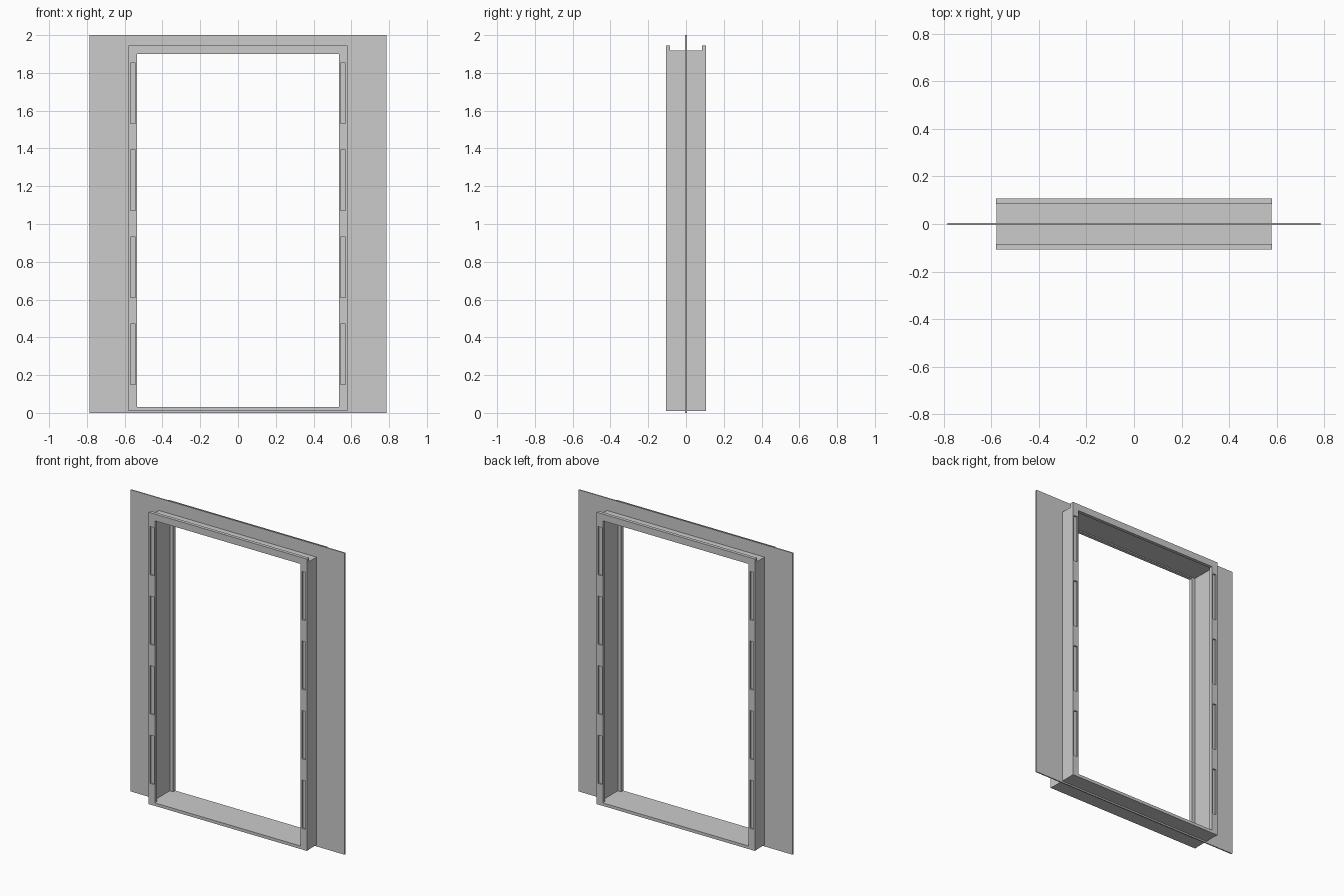
import bpy, bmesh

if "Cube" in bpy.data.objects:
    bpy.data.objects.remove(bpy.data.objects["Cube"])


def finish(name, bm):
    bmesh.ops.recalc_face_normals(bm, faces=bm.faces)
    me = bpy.data.meshes.new(name)
    bm.to_mesh(me)
    bm.free()
    ob = bpy.data.objects.new(name, me)
    bpy.context.collection.objects.link(ob)
    return ob


def add_box(bm, x0, x1, y0, y1, z0, z1):
    v = bmesh.ops.create_cube(bm, size=1)["verts"]
    for p in v:
        p.co = (x1 if p.co.x > 0 else x0,
                y1 if p.co.y > 0 else y0,
                z1 if p.co.z > 0 else z0)


def ring(name, y0, y1, outer, inner):
    """Rectangular frame; outer and inner are (half width, bottom, top)."""
    bm = bmesh.new()
    loops = []
    for y in (y0, y1):
        for w, b, t in (outer, inner):
            loops.append([bm.verts.new((x, y, z))
                          for x, z in ((-w, b), (w, b), (w, t), (-w, t))])
    fo, fi, bo, bi = loops
    for a, b in ((fo, fi), (fi, bi), (bi, bo), (bo, fo)):
        for i in range(4):
            j = (i + 1) % 4
            bm.faces.new((a[i], a[j], b[j], b[i]))
    return finish(name, bm)


# Thin wall panel with the doorway opening
ring("wall_panel", -0.004, 0.004, (0.785, 0.0, 2.0), (0.57, 0.012, 1.912))

# Jamb lining and sill running through the wall
ring("jamb_lining", -0.086, 0.086, (0.578, 0.01, 1.918), (0.56, 0.03, 1.908))

# Face trims with four shallow slots down each side
for name, s in (("front_trim", -1), ("back_trim", 1)):
    y0, y1 = sorted((s * 0.085, s * 0.107))
    trim = ring(name, y0, y1, (0.58, 0.01, 1.945), (0.535, 0.03, 1.9))

    bm = bmesh.new()
    c0, c1 = sorted((s * 0.097, s * 0.13))
    for k in range(4):
        z = 0.15 + 0.461 * k
        for x0, x1 in ((-0.57, -0.543), (0.543, 0.57)):
            add_box(bm, x0, x1, c0, c1, z, z + 0.32)
    cutter = finish(name + "_slot_cutter", bm)
    cutter.hide_render = True
    cutter.hide_viewport = False

    mod = trim.modifiers.new("slots", "BOOLEAN")
    mod.operation = "DIFFERENCE"
    mod.solver = "EXACT"
    mod.object = cutter
    bpy.context.view_layer.objects.active = trim
    bpy.ops.object.modifier_apply(modifier=mod.name)
    bpy.data.objects.remove(cutter, do_unlink=True)
